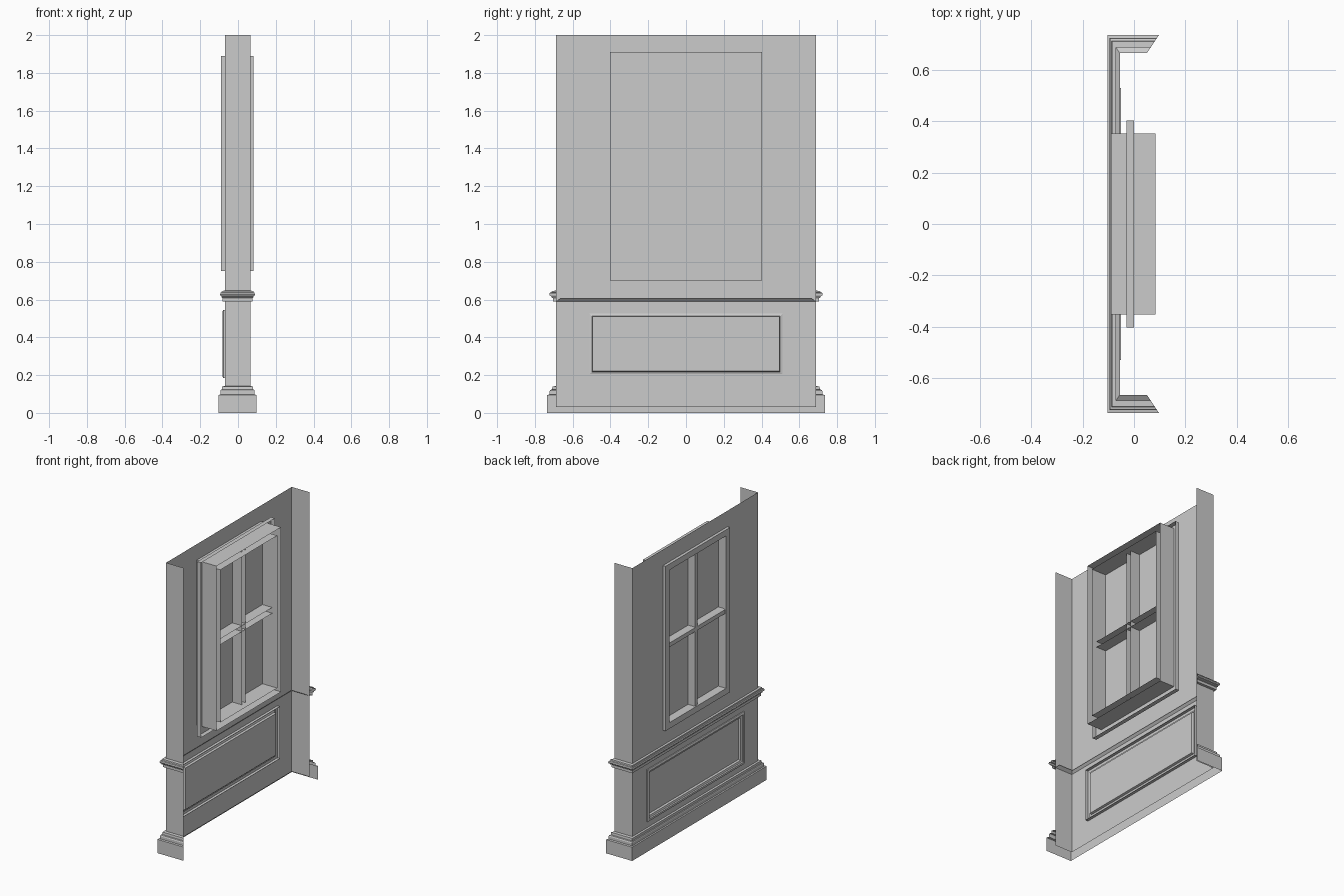
import bpy, bmesh

if "Cube" in bpy.data.objects:
    bpy.data.objects.remove(bpy.data.objects["Cube"])

SX = 0.67  # wall depth is squeezed relative to its width


def finish(name, bm):
    """Weld, orient the open shell toward -x and make the object."""
    bmesh.ops.remove_doubles(bm, verts=bm.verts, dist=1e-5)
    bmesh.ops.recalc_face_normals(bm, faces=bm.faces)
    bm.normal_update()
    if sum(f.normal.x * f.calc_area() for f in bm.faces) > 0:
        bmesh.ops.reverse_faces(bm, faces=bm.faces)
    me = bpy.data.meshes.new(name)
    bm.to_mesh(me)
    bm.free()
    ob = bpy.data.objects.new(name, me)
    bpy.context.collection.objects.link(ob)
    return ob


def u_path(o):
    """Plan of the wall, offset outward by o, with mitred open ends."""
    x0, x1, y = -0.07 - SX * o, 0.065 + SX * o, 0.687 + o
    return [(x1, -y), (x0, -y), (x0, y), (x1, y)]


def moulding(name, profile):
    bm = bmesh.new()
    rows = [[bm.verts.new((x, y, z)) for x, y in u_path(o)] for o, z in profile]
    for a, b in zip(rows, rows[1:]):
        for i in range(3):
            bm.faces.new((a[i], a[i + 1], b[i + 1], b[i]))
    return finish(name, bm)


def rect_shell(name, y, z0, z1, steps, cap=True):
    """Nested rectangles facing -x: steps are (inset, x); optional end cap."""
    bm = bmesh.new()
    rows = []
    for d, x in steps:
        h, a, b = y - d, z0 + d, z1 - d
        rows.append([bm.verts.new((x, p, q)) for p, q in
                     ((-h, a), (h, a), (h, b), (-h, b))])
    for a, b in zip(rows, rows[1:]):
        for i in range(4):
            j = (i + 1) % 4
            bm.faces.new((a[i], a[j], b[j], b[i]))
    if cap:
        bm.faces.new(rows[-1])
    return finish(name, bm)


# Wall shell with the window and panel openings left out
bm = bmesh.new()
ys = [-0.687, -0.51, -0.33, 0.33, 0.51, 0.687]
zs = [0.03, 0.205, 0.525, 0.605, 0.775, 1.865, 2.0]


def quad(pts):
    bm.faces.new([bm.verts.new(p) for p in pts])


for k, (a, b) in enumerate(zip(zs, zs[1:])):
    for i, (c, d) in enumerate(zip(ys, ys[1:])):
        if (k == 1 and 1 <= i <= 3) or (k == 4 and i == 2):
            continue
        quad([(-0.07, c, a), (-0.07, d, a), (-0.07, d, b), (-0.07, c, b)])
    for y in (ys[0], ys[-1]):
        quad([(-0.07, y, a), (0.065, y, a), (0.065, y, b), (-0.07, y, b)])
finish("wall", bm)

# Baseboard and chair rail
moulding("baseboard", [(0.048, 0), (0.048, 0.095), (0.035, 0.097), (0.035, 0.115),
                       (0.031, 0.122), (0.022, 0.124), (0.02, 0.14), (0, 0.142)])
moulding("chair_rail", [(-0.022, 0.605), (0, 0.59), (0.018, 0.59), (0.018, 0.608),
                        (0.026, 0.611), (0.026, 0.617), (0.034, 0.62), (0.037, 0.627),
                        (0.034, 0.636), (0.025, 0.638), (0.023, 0.646), (0, 0.647)])

# Lower panel with stepped moulding
rect_shell("lower_panel", 0.53, 0.185, 0.545,
           [(0, -0.05), (0, -0.078), (0.006, -0.081), (0.016, -0.081), (0.02, -0.074),
            (0.032, -0.07), (0.036, -0.056)])

# Window: pane tray, frame and glazing bars, all open at the back
rect_shell("window_pane", 0.403, 0.70, 1.91, [(0, 0), (0, -0.03)])
rect_shell("window_frame", 0.353, 0.75, 1.89,
           [(0, 0.083), (0, -0.09), (0.042, -0.09), (0.042, 0.083)], cap=False)
rect_shell("vertical_bar", 0.02, 0.77, 1.87, [(0, 0.045), (0, -0.07), (0.006, -0.08)])
rect_shell("horizontal_bar", 0.335, 1.30, 1.34, [(0, 0.045), (0, -0.07), (0.006, -0.08)])
